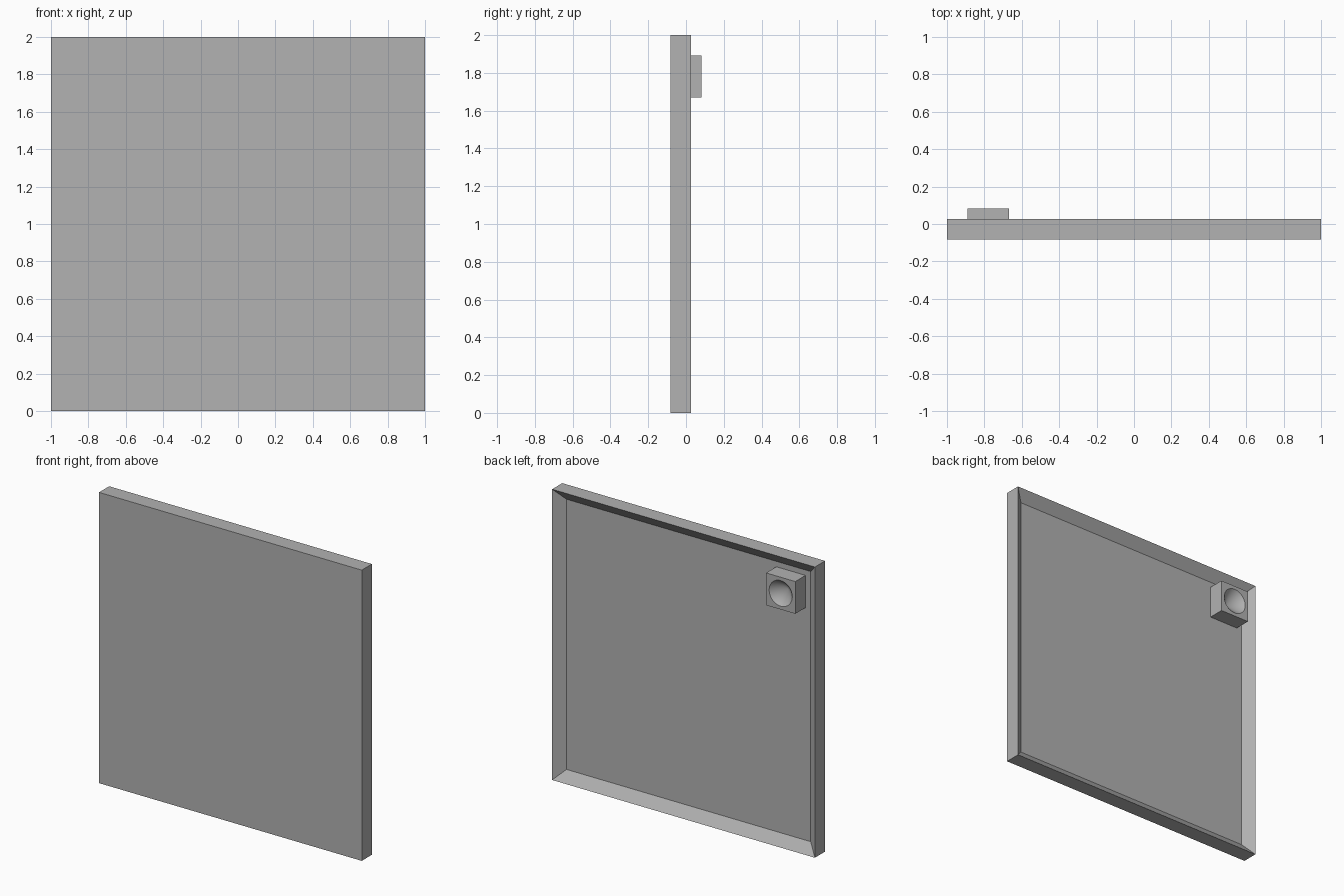
import bpy
import bmesh
import math
from mathutils import Matrix, Vector

cube = bpy.data.objects.get("Cube")
if cube:
    bpy.data.objects.remove(cube, do_unlink=True)

# Overall sizes
FRONT, BACK, OUT = -0.083, 0.027, 0.083
FLOOR = -0.028           # recess floor
RIM = 0.1                # frame width

grey = bpy.data.materials.new("plain_grey")
grey.use_nodes = True
colour = (0.445, 0.445, 0.445, 1)
grey.diffuse_color = colour
grey.node_tree.nodes["Principled BSDF"].inputs["Base Color"].default_value = colour


def box(bm, low, high):
    """Add a box between two corners and return its back (+y) face."""
    low, high = Vector(low), Vector(high)
    matrix = Matrix.Translation((low + high) / 2) @ Matrix.Diagonal((*(high - low), 1))
    bmesh.ops.create_cube(bm, size=1, matrix=matrix)
    bm.normal_update()
    return max(bm.faces, key=lambda f: f.calc_center_median().y)


def finish(bm, name):
    bmesh.ops.recalc_face_normals(bm, faces=bm.faces)
    mesh = bpy.data.meshes.new(name)
    bm.to_mesh(mesh)
    bm.free()
    mesh.materials.append(grey)
    obj = bpy.data.objects.new(name, mesh)
    bpy.context.collection.objects.link(obj)
    return obj


# Panel: a slab with a shallow square recess in its back
bm = bmesh.new()
back = box(bm, (-1, FRONT, 0), (1, BACK, 2))
bmesh.ops.inset_region(bm, faces=[back], thickness=RIM)
bmesh.ops.translate(bm, verts=back.verts, vec=(0, FLOOR - BACK, 0))
finish(bm, "recessed_panel")

# Corner block: rises from the recess floor, with a conical socket
bm = bmesh.new()
back = box(bm, (-0.89, FLOOR - 0.01, 1.67), (-0.668, OUT, 1.892))
centre = back.calc_center_median()
outline = list(back.edges)
bmesh.ops.delete(bm, geom=[back], context='FACES_ONLY')
SEGMENTS, RADIUS, DEPTH = 48, 0.088, 0.08
ring = [bm.verts.new(centre + RADIUS * Vector((math.cos(a), 0, math.sin(a))))
        for a in (math.tau * i / SEGMENTS for i in range(SEGMENTS))]
rim = [bm.edges.new((ring[i - 1], ring[i])) for i in range(SEGMENTS)]
bmesh.ops.triangle_fill(bm, edges=outline + rim, use_beauty=True, normal=(0, 1, 0))
# Remove any fill across the mouth of the socket
mouth = [f for f in bm.faces if all(v in ring for v in f.verts)]
bmesh.ops.delete(bm, geom=mouth, context='FACES_ONLY')
tip = bm.verts.new(centre - Vector((0, DEPTH, 0)))
for i in range(SEGMENTS):
    bm.faces.new((ring[i - 1], ring[i], tip)).smooth = True
for edge in rim:
    edge.smooth = False
finish(bm, "socket_block")
